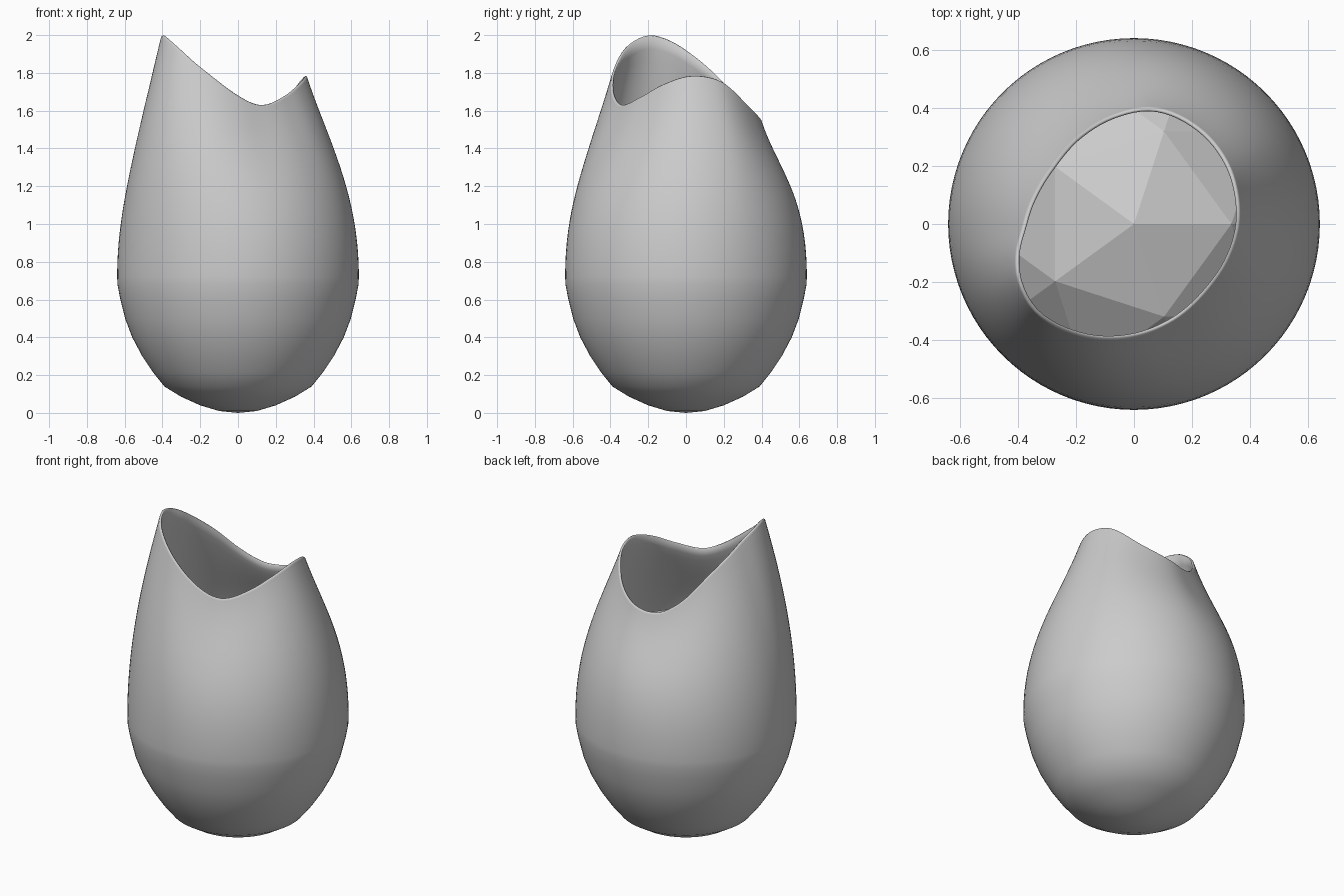
import bpy, bmesh, math

if "Cube" in bpy.data.objects:
    bpy.data.objects.remove(bpy.data.objects["Cube"])

grey = bpy.data.materials.new("plain_grey")
grey.diffuse_color = (0.6, 0.6, 0.6, 1)
grey.use_nodes = True
grey.node_tree.nodes["Principled BSDF"].inputs["Base Color"].default_value = grey.diffuse_color

# Wavy rim: angle in degrees, opening radius, height
RIM = [(0, .352, 1.78), (16, .362, 1.78), (32, .375, 1.745), (57, .39, 1.62), (80, .395, 1.55),
       (100, .372, 1.54), (120, .35, 1.61), (147, .336, 1.76), (180, .37, 1.92),
       (195, .41, 1.98), (207, .435, 1.998), (222, .445, 1.95), (242, .42, 1.83),
       (270, .378, 1.68), (290, .352, 1.63), (316, .332, 1.675), (338, .337, 1.735)]
# Round lower body: radius, height
LOWER = [(.1, .01), (.2, .04), (.3, .085), (.39, .14), (.45, .215), (.507, .3),
         (.56, .4), (.598, .5), (.625, .61), (.638, .68)]
SEG, STEPS, WALL = 96, 20, .02


def rim_at(a):
    """Smooth periodic interpolation of the rim."""
    n = len(RIM)
    pt = lambda i: (RIM[i % n][0] + 360 * (i // n), RIM[i % n][1], RIM[i % n][2])
    i = max(k for k in range(n) if RIM[k][0] <= a)
    p0, p1, p2, p3 = (pt(i + k) for k in (-1, 0, 1, 2))
    h = p2[0] - p1[0]
    t = (a - p1[0]) / h
    out = []
    for c in (1, 2):
        m1 = (p2[c] - p0[c]) / (p2[0] - p0[0]) * h
        m2 = (p3[c] - p1[c]) / (p3[0] - p1[0]) * h
        out.append((2*t**3 - 3*t**2 + 1) * p1[c] + (t**3 - 2*t**2 + t) * m1
                   + (3*t**2 - 2*t**3) * p2[c] + (t**3 - t**2) * m2)
    return out


def profile(a):
    """Outer wall up to the rim, rounded lip, then inner wall down."""
    r, z = rim_at(a)
    r += .014
    slope = min(.35, .25 + .4 * (2 - z))
    b = .25 + .33 * (z - 1.55)
    ctrl = [(.64, .72), (.64, 1.17), (r + slope * b, z - .012 - b), (r, z - .012)]
    outer = list(LOWER)
    for k in range(STEPS + 1):
        t = k / STEPS
        w = ((1-t)**3, 3*t*(1-t)**2, 3*t*t*(1-t), t**3)
        outer.append(tuple(sum(w[j] * ctrl[j][c] for j in range(4)) for c in (0, 1)))
    lip = [(r - .003, z - .003), (r - .01, z), (r - .016, z - .005)]
    inner = [(q - WALL, h + WALL * max(0, 1 - h / .7)) for q, h in reversed(outer[:-1])]
    return outer + lip + inner


# Vase body
bm = bmesh.new()
cols = []
for s in range(SEG):
    deg = 360 * s / SEG
    c, d = math.cos(math.radians(deg)), math.sin(math.radians(deg))
    cols.append([bm.verts.new((q * c, q * d, h)) for q, h in profile(deg)])
bottom, inner_bottom = bm.verts.new((0, 0, 0)), bm.verts.new((0, 0, WALL))
for s in range(SEG):
    u, v = cols[s], cols[(s + 1) % SEG]
    bm.faces.new((bottom, v[0], u[0]))
    for k in range(len(u) - 1):
        bm.faces.new((u[k], v[k], v[k + 1], u[k + 1]))
    bm.faces.new((u[-1], v[-1], inner_bottom))
bmesh.ops.recalc_face_normals(bm, faces=bm.faces)
for f in bm.faces:
    f.smooth = True
mesh = bpy.data.meshes.new("vase_body")
bm.to_mesh(mesh)
bm.free()
mesh.materials.append(grey)
bpy.context.collection.objects.link(bpy.data.objects.new("vase_body", mesh))

# Faceted ball filling the inside
bpy.ops.mesh.primitive_ico_sphere_add(subdivisions=2, radius=.638, location=(0, 0, .74))
ball = bpy.context.object
ball.name = "inner_ball"
ball.data.materials.append(grey)
